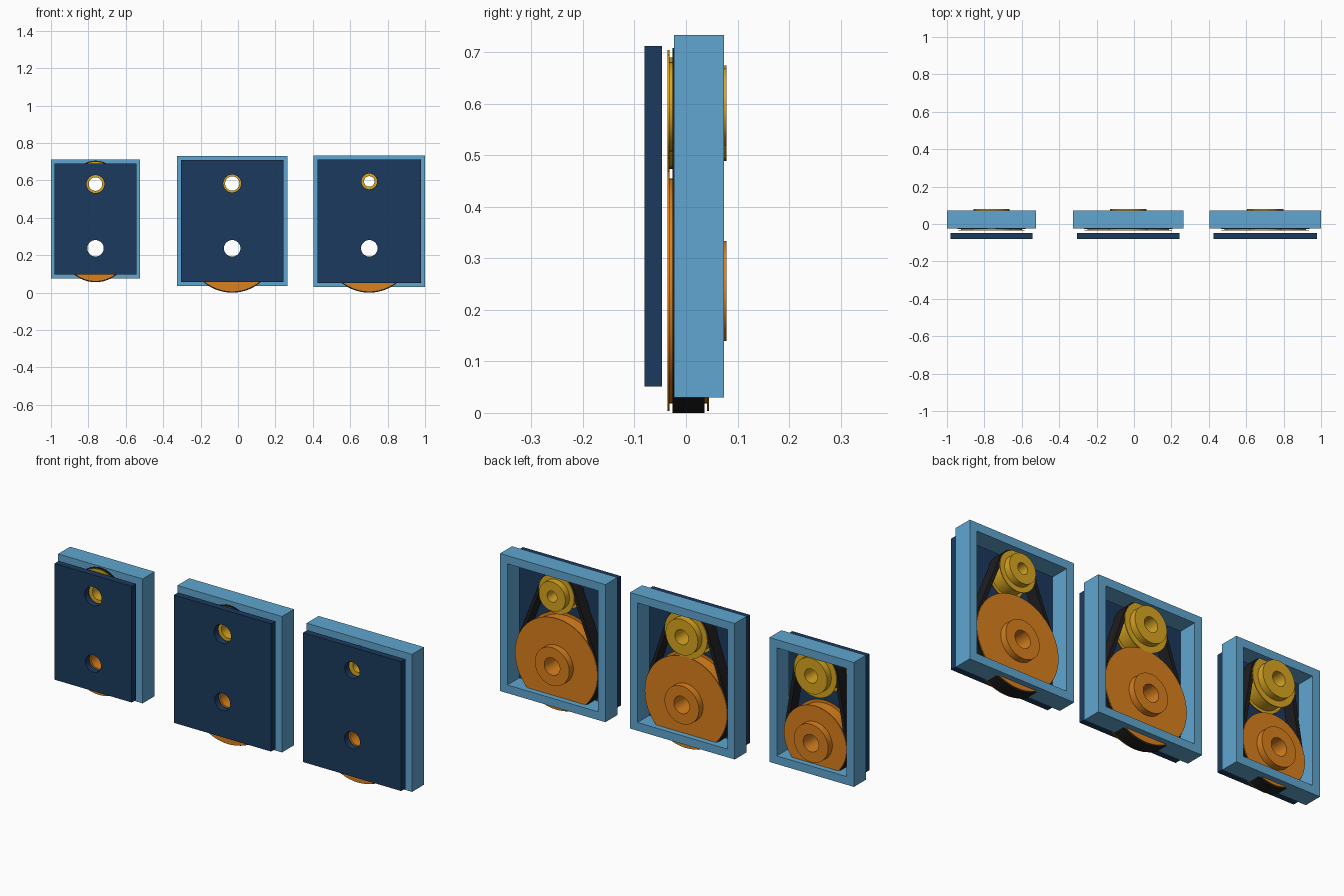
import bpy, bmesh, math
from mathutils import Vector, Matrix

if "Cube" in bpy.data.objects:
    bpy.data.objects.remove(bpy.data.objects["Cube"])


def material(name, rgb):
    m = bpy.data.materials.new(name)
    m.diffuse_color = (*rgb, 1)
    m.use_nodes = True
    m.node_tree.nodes["Principled BSDF"].inputs["Base Color"].default_value = m.diffuse_color
    return m


NAVY = material("navy", (0.011, 0.042, 0.110))
BLUE = material("blue", (0.115, 0.381, 0.631))
ORANGE = material("orange", (0.694, 0.216, 0.013))
GOLD = material("gold", (0.694, 0.381, 0.015))
BLACK = material("rubber", (0.013, 0.013, 0.015))


def finish(bm, name, mat, smooth):
    bmesh.ops.recalc_face_normals(bm, faces=bm.faces)
    me = bpy.data.meshes.new(name)
    bm.to_mesh(me)
    bm.free()
    ob = bpy.data.objects.new(name, me)
    bpy.context.collection.objects.link(ob)
    me.materials.append(mat)
    if smooth:
        bpy.ops.object.select_all(action='DESELECT')
        bpy.context.view_layer.objects.active = ob
        ob.select_set(True)
        bpy.ops.object.shade_smooth_by_angle(angle=math.radians(30))
    return ob


def arc(cx, cz, r, a0=0.0, a1=math.tau, n=64, closed=True):
    steps = n if closed else n + 1
    return [(cx + r * math.cos(a0 + (a1 - a0) * i / n),
             cz + r * math.sin(a0 + (a1 - a0) * i / n)) for i in range(steps)]


def rect(x0, x1, z0, z1):
    return [(x0, z0), (x1, z0), (x1, z1), (x0, z1)]


def prism(name, loops, y0, y1, mat, smooth=True):
    """Fill xz loops (first is the outline, others are holes), extrude along y."""
    bm = bmesh.new()
    for loop in loops:
        vs = [bm.verts.new((x, y0, z)) for x, z in loop]
        for i, v in enumerate(vs):
            bm.edges.new((vs[i - 1], v))
    bmesh.ops.triangle_fill(bm, edges=bm.edges[:], use_beauty=True, normal=(0, -1, 0))
    ext = bmesh.ops.extrude_face_region(bm, geom=bm.faces[:], use_keep_orig=True)
    verts = [g for g in ext["geom"] if isinstance(g, bmesh.types.BMVert)]
    bmesh.ops.translate(bm, verts=verts, vec=(0, y1 - y0, 0))
    return finish(bm, name, mat, smooth)


def pulley(name, cx, cz, flange, hub, bore, mat):
    """Turned profile of (radius, y): two thin flanges, belt seat, rear hub."""
    seat = flange - LIP
    prof = [(bore, -0.036), (flange, -0.036), (flange, -0.032), (seat, -0.032),
            (seat, 0.041), (flange, 0.041), (flange, 0.045), (hub, 0.045),
            (hub, 0.079), (bore, 0.079)]
    bm = bmesh.new()
    vs = [bm.verts.new((r, y, 0)) for r, y in prof]
    edges = [bm.edges.new((vs[i - 1], v)) for i, v in enumerate(vs)]
    bmesh.ops.spin(bm, geom=vs + edges, cent=(0, 0, 0), axis=(0, 1, 0),
                   angle=math.tau, steps=64, use_merge=True)
    bmesh.ops.remove_doubles(bm, verts=bm.verts, dist=1e-5)
    bmesh.ops.translate(bm, verts=bm.verts, vec=(cx, 0, cz))
    return finish(bm, name, mat, True)


def belt_loop(cx, z_low, r_low, z_high, r_high):
    """Outline around two circles joined by their outer tangents."""
    t = math.asin((r_low - r_high) / (z_high - z_low))
    return (arc(cx, z_high, r_high, t, math.pi - t, 40, False)
            + arc(cx, z_low, r_low, math.pi - t, math.tau + t, 56, False))


LIP = 0.0145        # flange height above the belt seat
BELT = 0.0185       # belt thickness
RIM = 0.021         # frame wall, half thickness
LOW_Z, LOW_HUB, LOW_BORE = 0.2365, 0.097, 0.044

# name, centre x, plate half width, plate bottom, plate top, big flange,
# small centre z, small flange, small hub, small bore, small plate hole
UNITS = [
    ("left", -0.762, 0.218, 0.096, 0.690, 0.177, 0.580, 0.121, 0.091, 0.036, 0.048),
    ("middle", -0.031, 0.275, 0.056, 0.709, 0.233, 0.583, 0.121, 0.091, 0.038, 0.048),
    ("right", 0.702, 0.277, 0.051, 0.712, 0.233, 0.594, 0.101, 0.075, 0.028, 0.042),
]

for name, cx, hw, z0, z1, big, zs, small, hub, bore, hole in UNITS:
    # Front cover plate with two shaft holes
    prism(name + "_cover_plate",
          [rect(cx - hw, cx + hw, z0, z1), arc(cx, LOW_Z, LOW_BORE), arc(cx, zs, hole)],
          -0.081, -0.047, NAVY)
    # Rectangular housing frame
    prism(name + "_housing_frame",
          [rect(cx - hw - s, cx + hw + s, z0 - s, z1 + s) for s in (RIM, -RIM)],
          -0.023, 0.0735, BLUE, smooth=False)
    # Pulleys
    pulley(name + "_large_pulley", cx, LOW_Z, big, LOW_HUB, LOW_BORE, ORANGE)
    pulley(name + "_small_pulley", cx, zs, small, hub, bore, GOLD)
    # Belt wrapped on both pulley seats
    prism(name + "_belt",
          [belt_loop(cx, LOW_Z, big - LIP + d, zs, small - LIP + d) for d in (BELT, 0)],
          -0.026, 0.036, BLACK)
